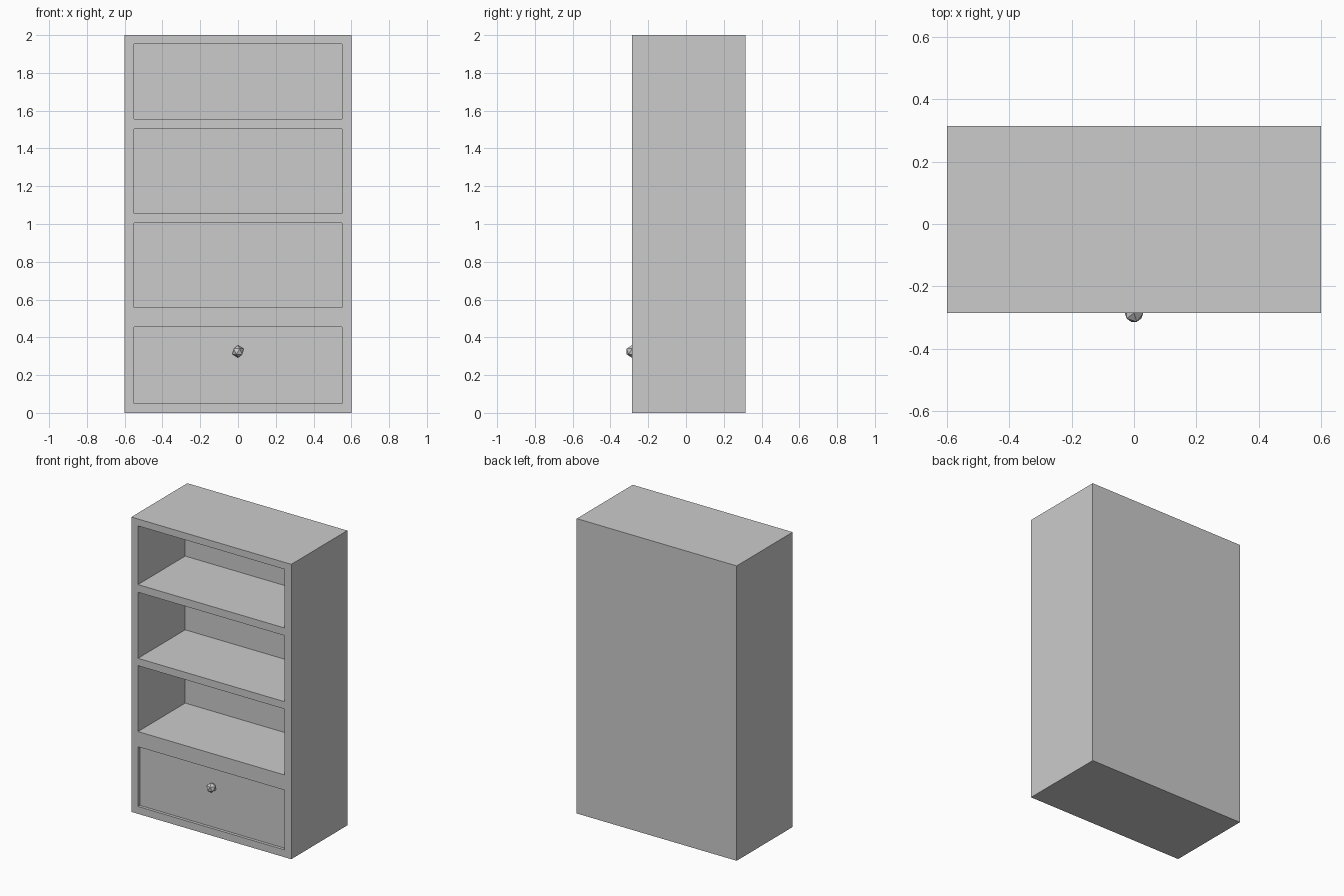
import bpy

if "Cube" in bpy.data.objects:
    bpy.data.objects.remove(bpy.data.objects["Cube"])

W, H = 0.6, 2.0            # half width, height
FRONT, BACK = -0.286, 0.314
INNER = 0.22               # front of the back panel
T = 0.05                   # board thickness


def box(name, x0, x1, y0, y1, z0, z1):
    bpy.ops.mesh.primitive_cube_add(
        size=1, location=((x0 + x1) / 2, (y0 + y1) / 2, (z0 + z1) / 2))
    ob = bpy.context.object
    ob.name = name
    ob.scale = (x1 - x0, y1 - y0, z1 - z0)
    bpy.ops.object.transform_apply(location=False, rotation=False, scale=True)
    return ob


# solid cabinet body
body = box("cabinet_body", -W, W, FRONT, BACK, 0, H)

# three open shelf bays and a shallow recess for the drawer: (z0, z1, depth end)
bays = [(1.555, 1.953, INNER), (1.055, 1.503, INNER),
        (0.558, 1.005, INNER), (0.05, 0.455, -0.266)]
for z0, z1, y1 in bays:
    cutter = box("bay_cutter", -W + T, W - T, FRONT - 0.1, y1, z0, z1)
    cut = body.modifiers.new("bay", 'BOOLEAN')
    cut.operation = 'DIFFERENCE'
    cut.solver = 'EXACT'
    cut.object = cutter
    bpy.context.view_layer.objects.active = body
    bpy.ops.object.modifier_apply(modifier=cut.name)
    bpy.data.objects.remove(cutter)

# faceted drawer knob
bpy.ops.mesh.primitive_ico_sphere_add(
    subdivisions=1, radius=0.033, location=(0, FRONT, 0.325))
bpy.context.object.name = "drawer_knob"
